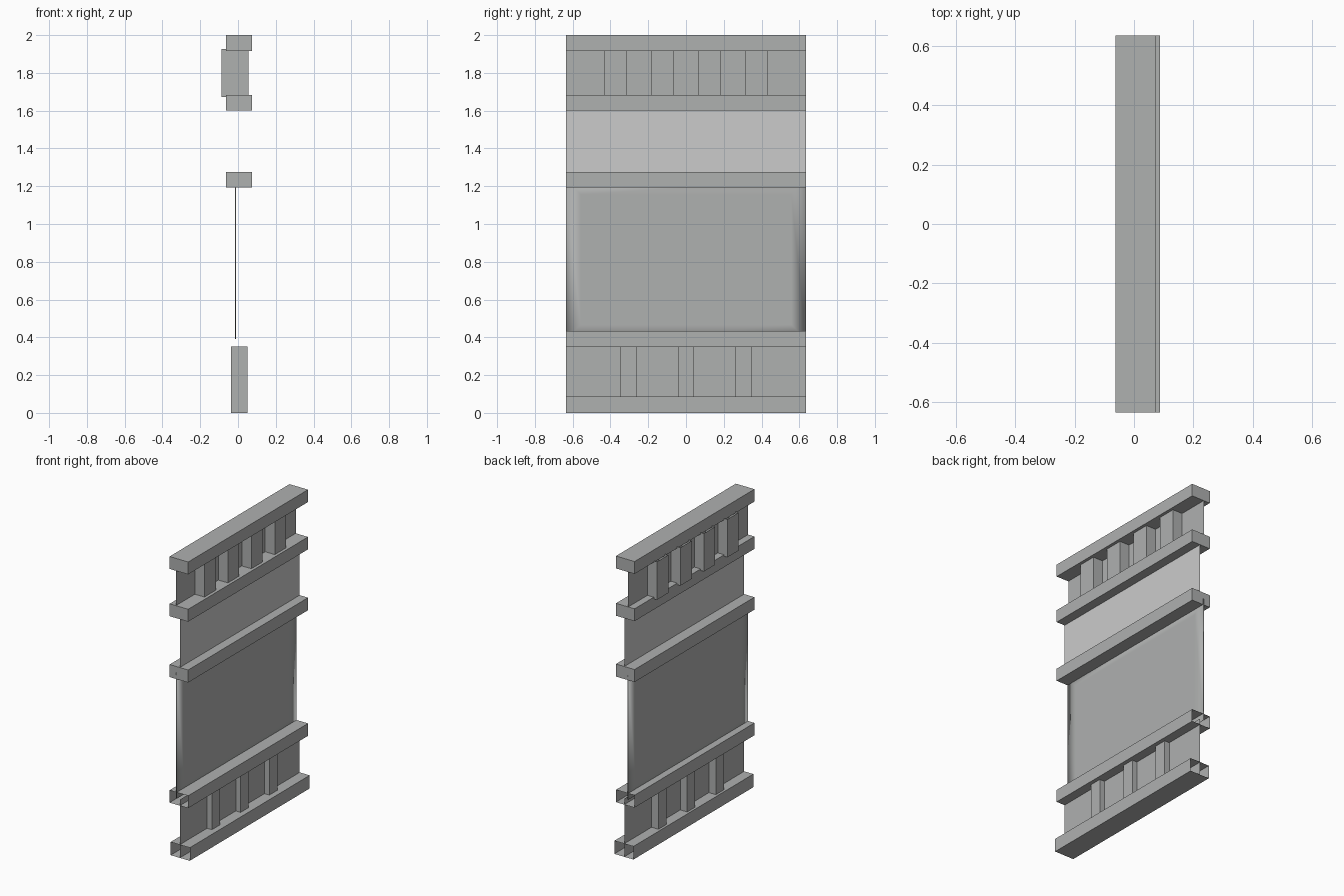
import bpy, bmesh
from mathutils import Vector

if "Cube" in bpy.data.objects:
    bpy.data.objects.remove(bpy.data.objects["Cube"])

HALF = 0.635  # half the length of the wall along y


def material(name, v):
    m = bpy.data.materials.new(name)
    m.diffuse_color = (v, v * 1.02, v * 1.01, 1)
    m.use_nodes = True
    m.node_tree.nodes["Principled BSDF"].inputs["Base Color"].default_value = m.diffuse_color
    return m


STONE = material("stone_grey", 0.43)
PALE = material("pale_grey", 0.8)


def finish(bm, name, mat):
    me = bpy.data.meshes.new(name)
    bm.to_mesh(me)
    bm.free()
    me.materials.append(mat)
    ob = bpy.data.objects.new(name, me)
    bpy.context.collection.objects.link(ob)
    return ob


def box(name, x, y, z, open_axis=None, mat=STONE):
    """Box from (min, max) ranges; the two faces across open_axis are removed."""
    bm = bmesh.new()
    bmesh.ops.create_cube(bm, size=1)
    if open_axis is not None:
        ends = [f for f in bm.faces if abs(f.normal[open_axis]) > 0.5]
        bmesh.ops.delete(bm, geom=ends, context='FACES_ONLY')
    for v in bm.verts:
        v.co = Vector([(r[0] + r[1]) / 2 + c * (r[1] - r[0])
                       for c, r in zip(v.co, (x, y, z))])
    return finish(bm, name, mat)


def sheet(name, x, z, mat=STONE):
    """Thin upright panel facing +x and -x."""
    bm = bmesh.new()
    bm.faces.new([bm.verts.new((x, y, h)) for y, h in
                  ((-HALF, z[0]), (HALF, z[0]), (HALF, z[1]), (-HALF, z[1]))])
    return finish(bm, name, mat)


# Horizontal rails; the upper three are capped at the ends, the lower two are open
span = (-HALF, HALF)
for name, z in (("top_rail", (1.917, 2.0)), ("frieze_rail", (1.6, 1.683)),
                ("sill_rail", (1.192, 1.276))):
    box(name, (-0.063, 0.075), span, z)
box("lower_rail", (-0.063, 0.075), span, (0.35, 0.433), open_axis=1)
box("base_rail", (-0.055, 0.087), span, (0.0, 0.088), open_axis=1)

# Flat wall sheets between the rails
sheet("frieze_panel", -0.016, (1.6, 2.0))
sheet("window_band", 0.013, (1.2, 1.675), PALE)
sheet("base_panel", 0.013, (0.0, 0.39))

# Main panel: thin slab with an inset border, smooth so that its edge shades softly
main = box("main_panel", (-0.016, -0.010), span, (0.39, 1.234))
bm = bmesh.new()
bm.from_mesh(main.data)
sides = [f for f in bm.faces if abs(f.normal.x) > 0.5]
bmesh.ops.inset_individual(bm, faces=sides, thickness=0.11)
for f in bm.faces:
    f.smooth = True
bm.to_mesh(main.data)
bm.free()

# Dentil blocks in the frieze, running through the panel
for i in range(4):
    y = -0.374 + i * 0.2485
    box(f"frieze_block_{i + 1}", (-0.087, 0.055), (y - 0.06, y + 0.06),
        (1.672, 1.927), open_axis=2)

# Upright studs in the base
for i in (-1, 0, 1):
    y = i * 0.304
    box(f"base_stud_{i + 2}", (-0.038, 0.049), (y - 0.042, y + 0.042),
        (0.0, 0.352), open_axis=2)
